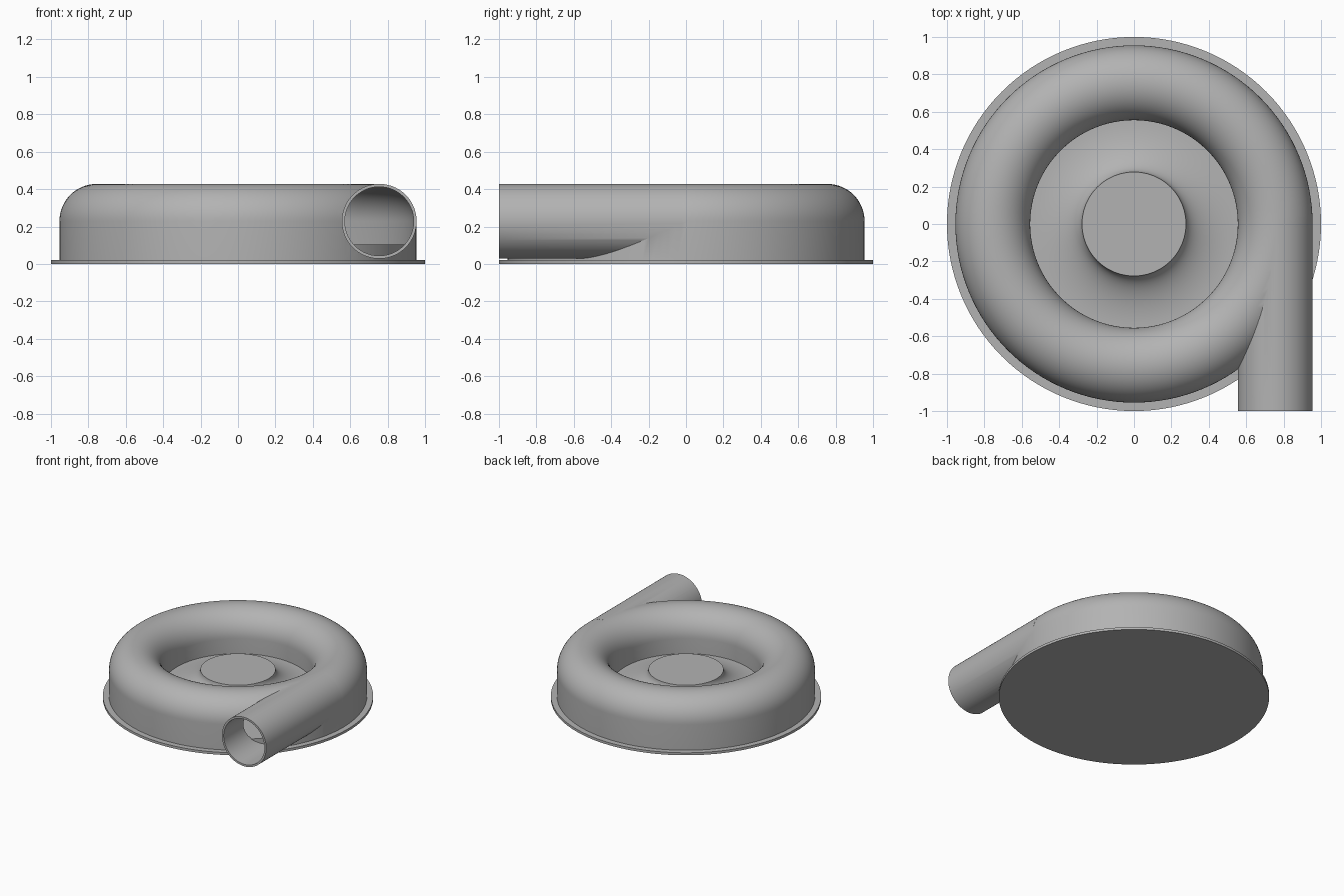
import bpy, bmesh, math
from mathutils import Matrix, Vector

cube = bpy.data.objects.get("Cube")
if cube:
    bpy.data.objects.remove(cube, do_unlink=True)

grey = bpy.data.materials.new("plain grey")
grey.use_nodes = True
grey.diffuse_color = (0.45, 0.45, 0.45, 1)
grey.node_tree.nodes["Principled BSDF"].inputs["Base Color"].default_value = grey.diffuse_color

SEGMENTS = 128
RING, AXIS_Z, TUBE = 0.755, 0.228, 0.2   # scroll radius, height and tube radius
WALL, FLOOR, BASE = 0.015, 0.105, 0.02


def finish(name, bm):
    bmesh.ops.recalc_face_normals(bm, faces=bm.faces)
    mesh = bpy.data.meshes.new(name)
    bm.to_mesh(mesh)
    bm.free()
    mesh.materials.append(grey)
    obj = bpy.data.objects.new(name, mesh)
    bpy.context.collection.objects.link(obj)
    return obj


def revolve(name, profile, closed=False):
    """Spin a radius/height profile around z."""
    bm = bmesh.new()
    verts = [bm.verts.new((r, 0, z)) for r, z in profile]
    pairs = list(zip(verts, verts[1:] + verts[:1] if closed else verts[1:]))
    edges = [bm.edges.new(p) for p in pairs]
    bmesh.ops.spin(bm, geom=verts + edges, axis=(0, 0, 1), cent=(0, 0, 0),
                   angle=math.tau, steps=SEGMENTS, use_merge=False)
    bmesh.ops.remove_doubles(bm, verts=bm.verts, dist=1e-5)
    return finish(name, bm)


def pipe(name, radius, y0, y1):
    """Solid cylinder along y on the scroll's tangent."""
    bm = bmesh.new()
    place = Matrix.Translation(Vector((RING, (y0 + y1) / 2, AXIS_Z)))
    bmesh.ops.create_cone(bm, cap_ends=True, segments=96, radius1=radius,
                          radius2=radius, depth=y1 - y0,
                          matrix=place @ Matrix.Rotation(math.pi / 2, 4, "X"))
    return finish(name, bm)


def arch(radius, steps=32):
    return [(RING + radius * math.cos(math.pi * i / steps),
             AXIS_Z + radius * math.sin(math.pi * i / steps)) for i in range(steps + 1)]


def combine(target, other, operation):
    mod = target.modifiers.new(operation.lower(), "BOOLEAN")
    mod.operation, mod.object, mod.solver = operation, other, "EXACT"
    bpy.context.view_layer.objects.active = target
    bpy.ops.object.modifier_apply(modifier=mod.name)
    bpy.data.objects.remove(other, do_unlink=True)


# Scroll casing with tangential outlet pipe
casing = revolve("scroll_casing", [(RING + TUBE, BASE)] + arch(TUBE)
                 + [(RING - TUBE, FLOOR - 0.005)], closed=True)
combine(casing, pipe("outlet", TUBE, -1, -0.02), "UNION")

# Hollow out the chamber and the outlet bore
inner = TUBE - WALL
chamber = revolve("chamber", [(RING + inner, -0.1)] + arch(inner)
                  + [(RING - inner, -0.1)], closed=True)
combine(casing, chamber, "DIFFERENCE")
combine(casing, pipe("bore", inner - 0.001, -1.1, -0.05), "DIFFERENCE")

# Chamber floor rising in a concave flare to the flat hub
hub_r, hub_z, eye_r = 0.278, 0.235, RING - TUBE
flare = [(eye_r - (eye_r - hub_r) * math.sin(a), hub_z - (hub_z - FLOOR) * math.cos(a))
         for a in (math.pi / 2 * i / 16 for i in range(16, -1, -1))]
hub = revolve("hub_and_floor", [(0, hub_z)] + flare
              + [(RING + inner + 0.004, FLOOR), (RING + inner + 0.004, BASE)])

# Base plate
base = revolve("base_plate", [(0, BASE), (1, BASE), (1, 0), (0, 0)])

# Smooth curves, keep creases sharp
bpy.ops.object.select_all(action="DESELECT")
for obj in (casing, hub, base):
    obj.select_set(True)
bpy.context.view_layer.objects.active = casing
bpy.ops.object.shade_smooth_by_angle(angle=math.radians(30))
